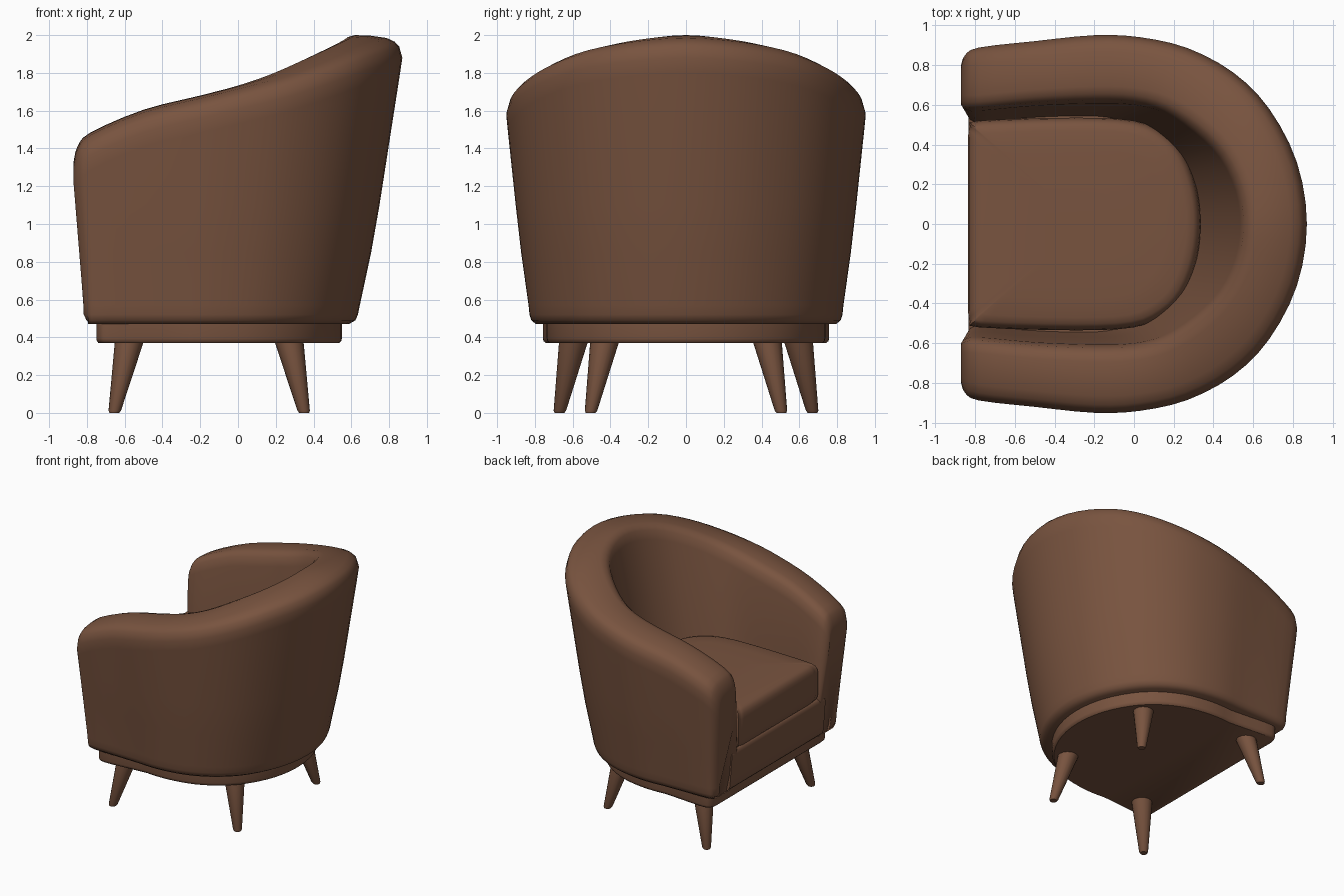
import bpy, bmesh, math
from mathutils import Vector

if "Cube" in bpy.data.objects:
    bpy.data.objects.remove(bpy.data.objects["Cube"])

brown = bpy.data.materials.new("brown upholstery")
brown.diffuse_color = (0.19, 0.088, 0.05, 1)
brown.use_nodes = True
brown.node_tree.nodes["Principled BSDF"].inputs["Base Color"].default_value = brown.diffuse_color


def finish(name, bm, angle=40):
    bmesh.ops.recalc_face_normals(bm, faces=bm.faces)
    me = bpy.data.meshes.new(name)
    bm.to_mesh(me)
    bm.free()
    me.materials.append(brown)
    ob = bpy.data.objects.new(name, me)
    bpy.context.collection.objects.link(ob)
    bpy.ops.object.select_all(action='DESELECT')
    ob.select_set(True)
    bpy.context.view_layer.objects.active = ob
    bpy.ops.object.shade_smooth_by_angle(angle=math.radians(angle))
    return ob


def loft(name, rings, angle=40):
    """Skin closed rings of points and cap both ends."""
    bm = bmesh.new()
    vs = [[bm.verts.new(p) for p in r] for r in rings]
    n = len(vs[0])
    for a, b in zip(vs, vs[1:]):
        for i in range(n):
            j = (i + 1) % n
            bm.faces.new((a[i], a[j], b[j], b[i]))
    bm.faces.new(vs[0])
    bm.faces.new(vs[-1])
    return finish(name, bm, angle)


def smooth(pts, steps=3):
    """Catmull-Rom through control points of any dimension."""
    p = [Vector(q) for q in pts]
    p = [p[0]] + p + [p[-1]]
    out = []
    for a, b, c, d in zip(p, p[1:], p[2:], p[3:]):
        for k in range(steps):
            t = k / steps
            out.append((b * 2 + (c - a) * t + (a * 2 - b * 5 + c * 4 - d) * t * t
                        + (b * 3 - a - c * 3 + d) * t ** 3) * 0.5)
    return out + [p[-1]]


def slab(name, outline, layers, cx=-0.2):
    """Stack scaled copies of an outline: layers are (z, scale)."""
    return loft(name, [[(cx + (x - cx) * s, y * s, z) for x, y in outline] for z, s in layers])


def widen(x, amount):
    """Extra width factor growing towards the open front."""
    return 1 + amount * max(0, (-x - .3) / .57)


# Half of the horseshoe: outer x, outer y, inner x, inner y, rim height
half = [(-.87, .80, -.87, .60, 1.33), (-.85, .85, -.85, .58, 1.41),
        (-.78, .888, -.78, .57, 1.485), (-.5, .92, -.5, .595, 1.605),
        (-.2, .95, -.2, .607, 1.68), (.03, .94, 0, .60, 1.735),
        (.27, .885, .15, .56, 1.795), (.5, .762, .30, .465, 1.87),
        (.68, .58, .43, .335, 1.935), (.82, .31, .51, .17, 1.98)]
stations = half + [(.87, 0, .535, 0, 2.0)] + [(a, -b, c, -d, e) for a, b, c, d, e in reversed(half)]
path = [(Vector(v[:2]), Vector(v[2:4]), v[4]) for v in smooth(stations)]


def section(o, i, zt):
    """Wall cross-section, tapering inwards towards the floor."""
    ob = Vector((-.085 + .845 * o.x, o.y * .88 * widen(o.x, .055)))
    ib = Vector((-.176 + .74 * i.x, i.y * .86))
    prof = [(.75, .47), (.12, .47), (.04, .49), (.01, .52), (0, .57), (0, .85), (0, 1.1),
            (0, zt - .2), (0, zt - .12), (.05, zt - .06), (.12, zt - .035), (.25, zt - .015),
            (.5, zt - .003), (.75, zt), (.86, zt - .01), (.95, zt - .04),
            (1, zt - .11), (1, 1.1), (1, .85), (1, .7)]
    ring = []
    for u, z in prof:
        f = min(1, max(-.05, (z - .6) / (zt - .72)))
        if f > 0 and o.x > -.7:
            f **= .85
        p = ob.lerp(o, f).lerp(ib.lerp(i, f), u)
        # rounded lower front edge
        x = p.x + (max(0, .53 - z) ** 2 * 10 if o.x < -.84 else 0)
        ring.append((x, p.y, z))
    return ring


loft("wraparound_shell", [section(*s) for s in path], 50)

# Front panel and floor under the cushion
w = .60
bottom_half = [(-.835, w), (-.1, w), (.12, .5), (.26, .3)]
panel = bottom_half + [(.32, 0)] + [(x, -y) for x, y in reversed(bottom_half)]
loft("seat_base", [[(max(x, fx) if x < -.5 else x, y * s, z) for x, y in panel] for z, fx, s in
                   [(.47, -.782, 1), (.49, -.803, 1), (.52, -.815, 1), (.57, -.8185, 1),
                    (.76, -.833, 1), (.785, -.828, .99), (.80, -.81, .97)]])

# Loose seat cushion
ch = [(-.835, .44), (-.825, .49), (-.78, .52), (-.3, .535), (0, .52), (.15, .455), (.25, .35), (.315, .18)]
full = ch + [(.335, 0)] + [(x, -y) for x, y in reversed(ch)]
cush = [tuple(p) for p in smooth(full)]
slab("seat_cushion", cush,
     [(.79, .96), (.81, .985), (.85, 1), (1.02, 1), (1.055, .99), (1.08, .97), (1.095, .94),
      (1.105, .88), (1.112, .7), (1.117, .35)], -.25)

# Recessed plinth following the shell
plinth = [(-.10 + .747 * o.x, o.y * .775 * widen(o.x, .12)) for o, i, z in path]
slab("plinth", plinth, [(.37, .98), (.38, .995), (.395, 1), (.49, 1)])

# Splayed tapered legs
for label, bx, by, tx, ty in (("front", -.655, .67, -.575, .595), ("rear", .35, .505, .27, .43)):
    for side, sy in (("left", 1), ("right", -1)):
        rings = []
        for z, r in ((0, .026), (.012, .033), (.39, .078)):
            t = z / .38
            rings.append([(bx + (tx - bx) * t + r * math.cos(a * math.pi / 8),
                           sy * (by + (ty - by) * t) + r * math.sin(a * math.pi / 8), z) for a in range(16)])
        loft(f"{label}_{side}_leg", rings)
